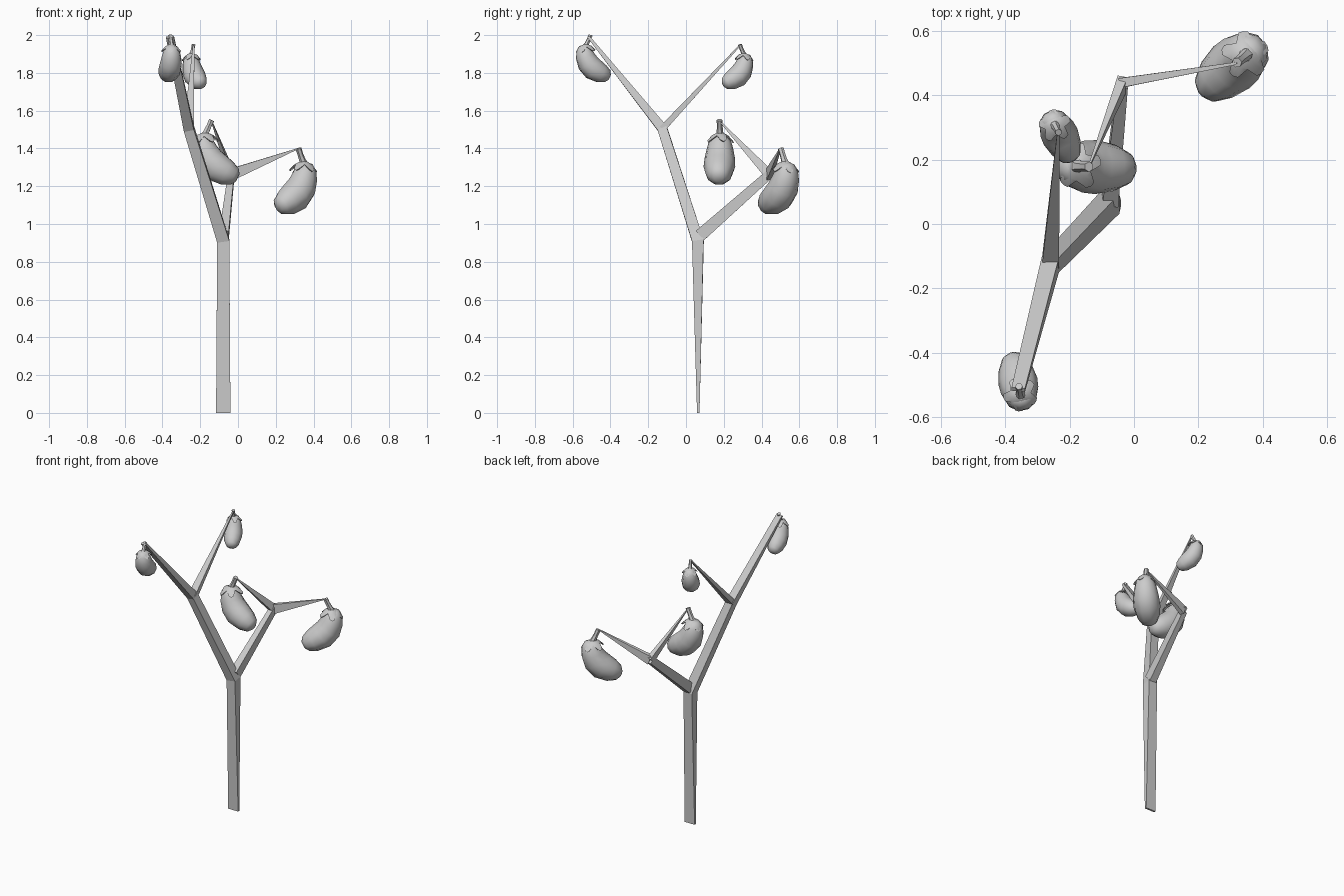
import bpy, bmesh, math
from mathutils import Vector

if "Cube" in bpy.data.objects:
    bpy.data.objects.remove(bpy.data.objects["Cube"])


def loft(bm, rings, caps=True):
    """Skin successive vertex rings of equal length."""
    vs = [[bm.verts.new(p) for p in r] for r in rings]
    n = len(vs[0])
    for a, b in zip(vs, vs[1:]):
        for i in range(n):
            j = (i + 1) % n
            bm.faces.new((a[i], a[j], b[j], b[i]))
    if caps:
        bm.faces.new(vs[0][::-1])
        bm.faces.new(vs[-1])


def tangents(pts):
    out = []
    for i in range(len(pts)):
        t = Vector()
        if i > 0:
            t += (pts[i] - pts[i - 1]).normalized()
        if i < len(pts) - 1:
            t += (pts[i + 1] - pts[i]).normalized()
        out.append(t.normalized())
    return out


def finish(bm, name, smooth=None):
    bmesh.ops.recalc_face_normals(bm, faces=bm.faces)
    me = bpy.data.meshes.new(name)
    bm.to_mesh(me)
    bm.free()
    ob = bpy.data.objects.new(name, me)
    bpy.context.collection.objects.link(ob)
    if smooth:
        bpy.ops.object.select_all(action='DESELECT')
        ob.select_set(True)
        bpy.context.view_layer.objects.active = ob
        bpy.ops.object.shade_smooth_by_angle(angle=math.radians(smooth))
    return ob


def limb(name, pts, sizes, ref):
    """Four-sided tapering limb; sizes are (along ref, across ref)."""
    pts = [Vector(p) for p in pts]
    rings = []
    for p, t, (w, d) in zip(pts, tangents(pts), sizes):
        a = (Vector(ref) - t * t.dot(Vector(ref))).normalized()
        b = t.cross(a)
        rings.append([p + a * w / 2 * i + b * d / 2 * j
                      for i, j in ((-1, -1), (1, -1), (1, 1), (-1, 1))])
    bm = bmesh.new()
    loft(bm, rings)
    finish(bm, name)


# Trunk and branches
X, Z = (1, 0, 0), (0, 0, 1)
base, fork = (-0.078, 0.065, 0), (-0.078, 0.063, 0.91)
high, low = (-0.26, -0.125, 1.505), (-0.035, 0.44, 1.262)
limb("trunk", [base, fork, high, (-0.36, -0.515, 1.99)],
     [(0.076, 0.013), (0.065, 0.062), (0.054, 0.052), (0.042, 0.014)], X)
limb("upper_twig", [high, (-0.235, 0.285, 1.945)], [(0.054, 0.035), (0.008, 0.008)], X)
limb("lower_branch", [(-0.074, 0.075, 0.94), low], [(0.05, 0.066), (0.032, 0.048)], X)
limb("lower_twig_out", [low, (0.32, 0.5, 1.4)], [(0.062, 0.03), (0.005, 0.008)], Z)
limb("lower_twig_back", [low, (-0.14, 0.178, 1.545)], [(0.032, 0.052), (0.005, 0.006)], X)

# Fruit: (bend, height, radius) along a curved axis, origin at the stem tip
BODY = [(-0.037, -0.078, 0.02), (-0.041, -0.09, 0.045), (-0.044, -0.115, 0.06),
        (-0.038, -0.155, 0.071), (-0.017, -0.205, 0.081), (0.022, -0.247, 0.084),
        (0.08, -0.279, 0.072), (0.122, -0.298, 0.05), (0.138, -0.306, 0.024)]
STEM = [(0, 0, 0.016), (-0.013, -0.03, 0.015), (-0.027, -0.06, 0.017), (-0.037, -0.088, 0.026)]


def fruit(name, top, bend, s):
    top, u = Vector(top), Vector((bend[0], bend[1], 0)).normalized()
    v = Vector((0, 0, 1)).cross(u)

    def rings(prof, n):
        pts = [top + s * (u * a + Vector((0, 0, b))) for a, b, _ in prof]
        out = []
        for p, t, (_, _, r) in zip(pts, tangents(pts), prof):
            w = v.cross(t)
            out.append([p + s * r * (v * math.cos(k * math.tau / n) + w * math.sin(k * math.tau / n))
                        for k in range(n)])
        return out

    bm = bmesh.new()
    loft(bm, rings(BODY, 10))
    finish(bm, name + "_body", 60)
    bm = bmesh.new()
    loft(bm, rings(STEM, 6))
    finish(bm, name + "_stem", 40)

    # Calyx: five notched sepals draped over the shoulder
    axis = Vector((0, 0, -1)) + u * 0.1
    axis.normalize()
    c = top + s * (u * -0.039 + Vector((0, 0, -0.068)))
    w = v.cross(axis)
    outer = ((0.074, 0.052), (0.072, 0.044), (0.046, 0.018), (0.072, 0.044))
    layers = []
    for kind in range(4):
        ring = []
        for k in range(20):
            r, d = outer[k % 4]
            r, d = [(0.018, 0.0), (0.044, 0.014), (r, d), (r - 0.007, d + 0.002)][kind]
            ang = (k + 0.32 * (k % 4 - 2) * (k % 2)) * math.tau / 20
            ring.append(c + s * (r * (v * math.cos(ang) + w * math.sin(ang)) + axis * d))
        layers.append(ring)
    bm = bmesh.new()
    loft(bm, layers, caps=False)
    finish(bm, name + "_calyx", 40)


fruit("top_front_fruit", (-0.358, -0.505, 2.0), (-0.2, 1), 0.73)
fruit("top_back_fruit", (-0.235, 0.285, 1.95), (0.45, -0.9), 0.69)
fruit("middle_fruit", (-0.14, 0.178, 1.55), (1, -0.05), 1.0)
fruit("outer_fruit", (0.32, 0.502, 1.4), (-0.75, -0.65), 1.02)
